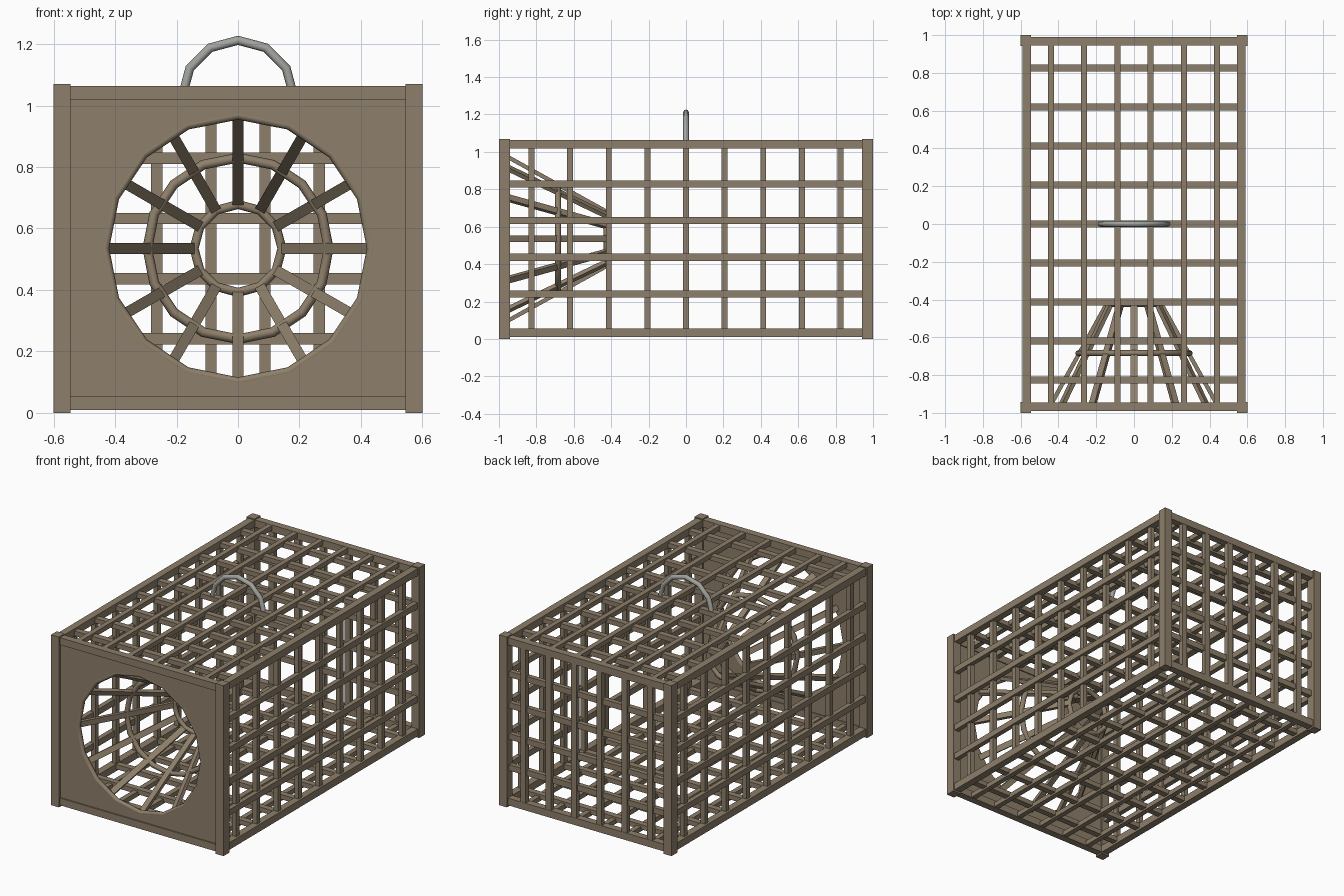
import bpy, bmesh, math
from mathutils import Vector, Matrix

if "Cube" in bpy.data.objects:
    bpy.data.objects.remove(bpy.data.objects["Cube"])


def material(name, rgb):
    m = bpy.data.materials.new(name)
    m.diffuse_color = (*rgb, 1)
    m.use_nodes = True
    m.node_tree.nodes["Principled BSDF"].inputs["Base Color"].default_value = m.diffuse_color
    return m


WOOD = material("weathered_wood", (0.27, 0.213, 0.145))
METAL = material("grey_metal", (0.36, 0.37, 0.345))
CZ = 0.535            # height of the cage centre
LOW, HIGH = 0.0325, 1.0405   # rail centre heights
SIDE, END = 0.568, 0.968     # rail centre offsets in x and y


def finish(name, bm, mat):
    me = bpy.data.meshes.new(name)
    bmesh.ops.recalc_face_normals(bm, faces=bm.faces)
    bm.to_mesh(me)
    bm.free()
    me.materials.append(mat)
    ob = bpy.data.objects.new(name, me)
    bpy.context.collection.objects.link(ob)
    return ob


def boxes(name, items, mat=WOOD):
    """One object from many (centre, size) boxes."""
    bm = bmesh.new()
    for c, s in items:
        bmesh.ops.create_cube(bm, size=1, matrix=Matrix.Translation(c) @ Matrix.Diagonal((*s, 1)))
    return finish(name, bm, mat)


def ring(name, radius, minor, y, sides):
    bpy.ops.mesh.primitive_torus_add(major_radius=radius, minor_radius=minor, major_segments=sides,
                                     minor_segments=8, location=(0, y, CZ),
                                     rotation=(math.pi / 2, 0, 0))
    ob = bpy.context.object
    ob.name = name
    ob.data.materials.append(WOOD)
    bpy.ops.object.shade_smooth_by_angle(angle=math.radians(50))


# Frame: corner posts and rails
signs = (-1, 1)
boxes("corner_posts", [((x * 0.5725, y * 0.971, 0.535), (0.055, 0.058, 1.07))
                       for x in signs for y in signs])
boxes("side_rails", [((x * SIDE, 0, z), (0.045, 1.9, 0.045)) for x in signs for z in (LOW, HIGH)])
boxes("end_rails", [((0, y * END, z), (1.1, 0.045, 0.045)) for y in signs for z in (LOW, HIGH)])

# Lattice: lengthwise bars sit slightly outside the cross bars
xs = [(i - 2.5) * 0.176 for i in range(6)]
ys = [(i - 4) * 0.2065 for i in range(9)]
zs = [0.241 + i * 0.1957 for i in range(4)]
T, OFF = 0.03, 0.006
for name, s in (("left", -1), ("right", 1)):
    boxes(name + "_side_lattice",
          [((s * (SIDE + OFF), 0, z), (T, 1.9, 0.038)) for z in zs] +
          [((s * (SIDE - OFF), y, CZ), (T, 0.032, 0.99)) for y in ys])
for name, z, s in (("floor", LOW, -1), ("roof", HIGH, 1)):
    boxes(name + "_lattice",
          [((x, 0, z + s * OFF), (0.032, 1.91, T)) for x in xs] +
          [((0, y, z - s * OFF), (1.11, 0.038, T)) for y in ys])
boxes("back_lattice",
      [((x, END + OFF, CZ), (0.037, T, 0.99)) for x in xs] +
      [((0, END - OFF, z), (1.11, T, 0.037)) for z in zs])

# Front panel with a sixteen-sided hole
bm = bmesh.new()
loops = []
for y in (-0.982, -0.952):
    inner, outer = [], []
    for i in range(16):
        a = i * math.tau / 16
        c, s = math.cos(a), math.sin(a)
        m = max(abs(c), abs(s))
        inner.append(bm.verts.new((0.435 * c, y, CZ + 0.435 * s)))
        outer.append(bm.verts.new((0.55 * c / m, y, CZ + 0.49 * s / m)))
    loops.append((inner, outer))
(fi, fo), (bi, bo) = loops
for i in range(16):
    j = (i + 1) % 16
    for p, q in ((fi, fo), (fo, bo), (bo, bi), (bi, fi)):
        bm.faces.new((p[i], p[j], q[j], q[i]))
finish("front_panel", bm, WOOD)

# Entrance funnel: rings and twelve tapering-in spokes
ring("entrance_rim", 0.435, 0.016, -0.967, 16)
ring("funnel_middle_ring", 0.295, 0.016, -0.684, 16)
ring("funnel_inner_ring", 0.143, 0.015, -0.425, 12)
bm = bmesh.new()
start, end = Vector((0, -0.96, 0.442)), Vector((0, -0.42, 0.143))
d = end - start
tilt = Matrix.Rotation(math.atan2(d.z, d.y), 4, 'X')
for i in range(12):
    mat = (Matrix.Translation((0, 0, CZ)) @ Matrix.Rotation(i * math.tau / 12, 4, 'Y')
           @ Matrix.Translation((start + end) / 2) @ tilt
           @ Matrix.Diagonal((0.035, d.length, 0.022, 1)))
    bmesh.ops.create_cube(bm, size=1, matrix=mat)
finish("funnel_spokes", bm, WOOD)

# Carrying handle: half-round bar in twelfths of a turn
bm = bmesh.new()
rows = []
for i in range(7):
    a = i * math.pi / 6
    row = []
    for k in range(8):
        b = k * math.tau / 8
        r = 0.181 + 0.015 * math.cos(b)
        row.append(bm.verts.new((r * math.cos(a), 0.015 * math.sin(b), 1.031 + r * math.sin(a))))
    rows.append(row)
for p, q in zip(rows, rows[1:]):
    for k in range(8):
        n = (k + 1) % 8
        bm.faces.new((p[k], p[n], q[n], q[k]))
bm.faces.new(rows[0])
bm.faces.new(rows[-1])
handle = finish("carrying_handle", bm, METAL)
bpy.ops.object.select_all(action='DESELECT')
handle.select_set(True)
bpy.context.view_layer.objects.active = handle
bpy.ops.object.shade_smooth_by_angle(angle=math.radians(50))
